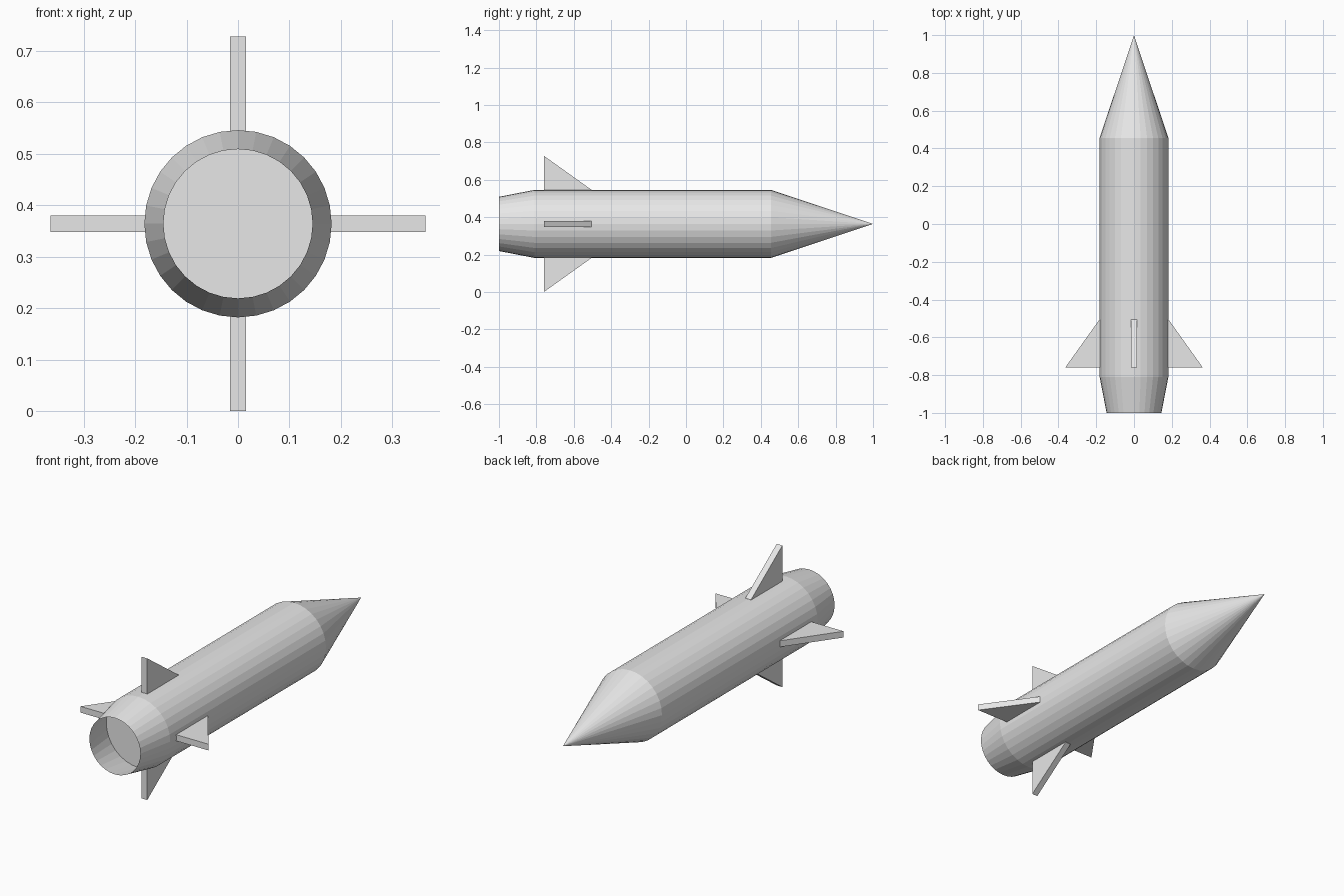
import bpy
import bmesh
from math import pi
from mathutils import Matrix, Vector

default_cube = bpy.data.objects.get("Cube")
if default_cube:
    bpy.data.objects.remove(default_cube, do_unlink=True)

AXIS_Z = 0.364
RADIUS = 0.182
SIDES = 32

grey = bpy.data.materials.new("light_grey")
grey.use_nodes = True
grey.diffuse_color = (0.8, 0.8, 0.8, 1)
grey.node_tree.nodes["Principled BSDF"].inputs["Base Color"].default_value = grey.diffuse_color


def add_object(name, bm):
    mesh = bpy.data.meshes.new(name)
    bm.to_mesh(mesh)
    bm.free()
    mesh.materials.append(grey)
    obj = bpy.data.objects.new(name, mesh)
    obj.location.z = AXIS_Z
    bpy.context.collection.objects.link(obj)
    return obj


def tapered_tube(name, y_start, y_end, r_start, r_end):
    """Open faceted section running along y."""
    bm = bmesh.new()
    place = Matrix.Translation((0, (y_start + y_end) / 2, 0)) @ Matrix.Rotation(-pi / 2, 4, "X")
    bmesh.ops.create_cone(bm, cap_ends=False, segments=SIDES, radius1=r_start,
                          radius2=r_end, depth=y_end - y_start, matrix=place)
    bmesh.ops.remove_doubles(bm, verts=bm.verts, dist=0.0001)
    return add_object(name, bm)


# Fuselage, pointed nose and hollow exhaust skirt
tapered_tube("body_tube", -0.81, 0.455, RADIUS, RADIUS)
tapered_tube("nose_cone", 0.455, 1.0, RADIUS, 0)
tapered_tube("exhaust_skirt", -1.0, -0.81, 0.145, RADIUS)

# Bulkhead closing the body inside the skirt
bm = bmesh.new()
bmesh.ops.create_circle(bm, cap_ends=True, segments=SIDES, radius=RADIUS,
                        matrix=Matrix.Translation((0, -0.81, 0)) @ Matrix.Rotation(pi / 2, 4, "X"))
add_object("rear_bulkhead", bm)


# Four triangular fins, with roots sunk slightly into the body
def fin(name, angle):
    bm = bmesh.new()
    profile = [(-0.76, 0.175), (-0.505, 0.175), (-0.505, RADIUS), (-0.76, AXIS_Z)]
    face = bm.faces.new([bm.verts.new((-0.016, y, r)) for y, r in profile])
    side = bmesh.ops.extrude_face_region(bm, geom=[face])
    moved = [v for v in side["geom"] if isinstance(v, bmesh.types.BMVert)]
    bmesh.ops.translate(bm, verts=moved, vec=Vector((0.032, 0, 0)))
    bmesh.ops.recalc_face_normals(bm, faces=bm.faces)
    bmesh.ops.rotate(bm, verts=bm.verts, matrix=Matrix.Rotation(angle, 3, "Y"))
    add_object(name, bm)


for i, where in enumerate(("top", "left", "bottom", "right")):
    fin(where + "_fin", i * pi / 2)
